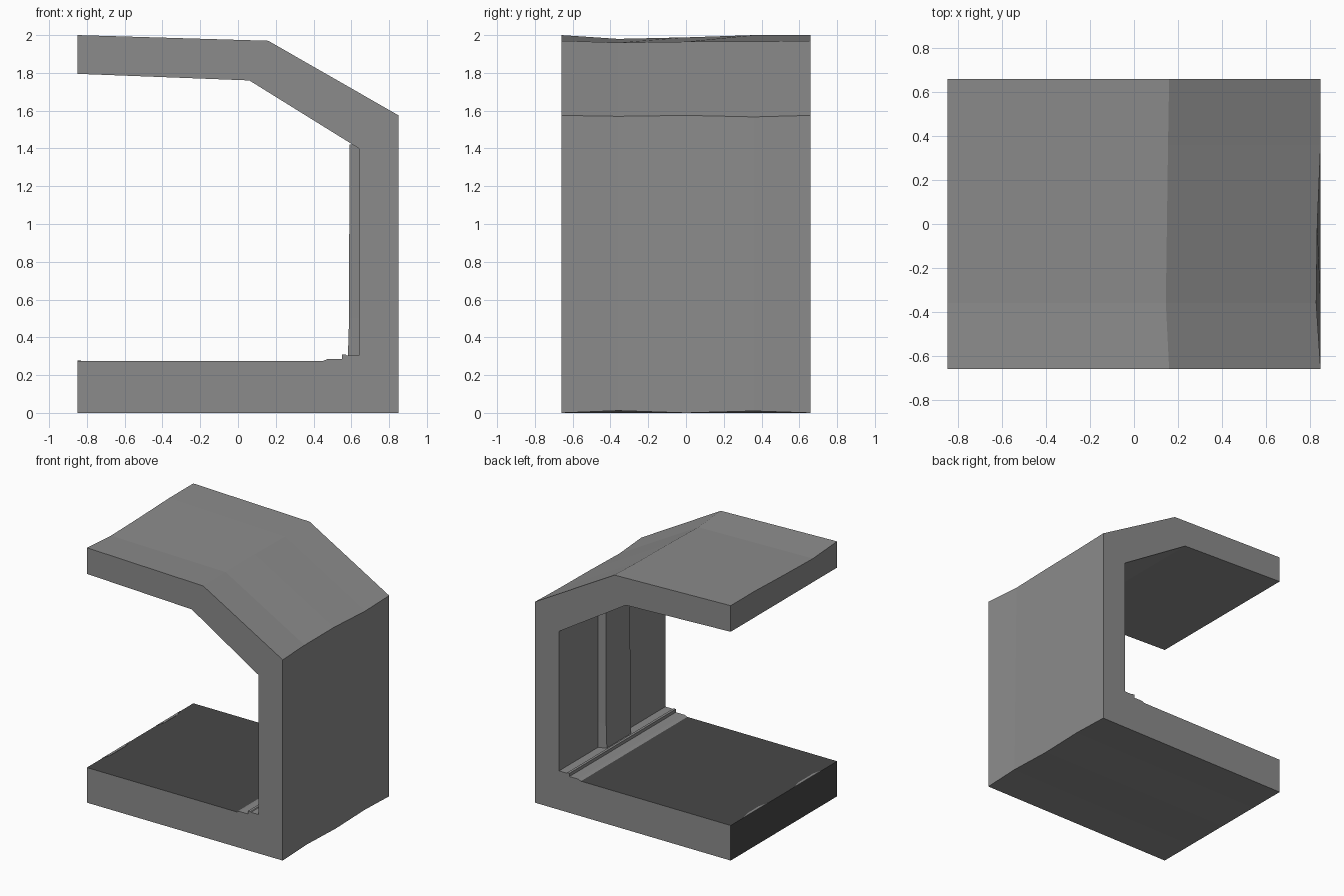
import bpy, bmesh

if "Cube" in bpy.data.objects:
    bpy.data.objects.remove(bpy.data.objects["Cube"])


def material(name, v):
    m = bpy.data.materials.new(name)
    m.diffuse_color = (v, v, v, 1)
    m.use_nodes = True
    m.node_tree.nodes["Principled BSDF"].inputs["Base Color"].default_value = m.diffuse_color
    return m


grey = material("concrete_grey", 0.26)
dark = material("dark_floor", 0.065)


def make_object(name, bm, mats):
    bmesh.ops.recalc_face_normals(bm, faces=bm.faces[:])
    me = bpy.data.meshes.new(name)
    bm.to_mesh(me)
    bm.free()
    for m in mats:
        me.materials.append(m)
    ob = bpy.data.objects.new(name, me)
    bpy.context.collection.objects.link(ob)
    return ob


def loft(bm, rings):
    """Join closed rings of points into a capped solid."""
    vs = [[bm.verts.new(p) for p in r] for r in rings]
    n = len(vs[0])
    for a, b in zip(vs, vs[1:]):
        for i in range(n):
            j = (i + 1) % n
            bm.faces.new((a[i], a[j], b[j], b[i]))
    bm.faces.new(vs[0])
    bm.faces.new(list(reversed(vs[-1])))


# Tunnel shell: C-shaped profile lofted along y, outer corners slightly wavy
STATIONS = [-0.66, -0.36, 0.0, 0.36, 0.66]
PROFILE = [(-0.85, 0), (0.85, 0), (0.85, 1.575), (0.16, 1.97), (-0.85, 2.0),
           (-0.85, 1.795), (0.06, 1.76), (0.64, 1.40), (0.64, 0.305),
           (0.575, 0.305), (0.57, 0.31), (0.55, 0.31), (0.55, 0.285),
           (0.475, 0.285), (0.45, 0.275), (-0.85, 0.275)]
WAVE_X = {2: [0, -.02, -.015, 0, 0], 3: [0, -.015, -.01, -.005, 0]}
WAVE_Z = {1: [0, .012, 0, .01, 0], 2: [0, -.005, 0, -.008, 0],
          3: [0, -.01, -.005, -.005, 0], 4: [0, -.02, -.012, 0, 0]}
FLAT = [0] * 5
rings = [[(x + WAVE_X.get(i, FLAT)[k], y, z + WAVE_Z.get(i, FLAT)[k])
          for i, (x, z) in enumerate(PROFILE)] for k, y in enumerate(STATIONS)]
bm = bmesh.new()
loft(bm, rings)
bmesh.ops.recalc_face_normals(bm, faces=bm.faces[:])

# Floor surface and its open end are dark
for f in bm.faces:
    c = f.calc_center_median()
    floor_top = f.normal.z > 0.9 and c.z < 0.28 and c.x < 0.4
    floor_end = f.normal.x < -0.9 and c.x < -0.8 and c.z < 0.3
    f.material_index = 1 if floor_top or floor_end else 0
make_object("tunnel_shell", bm, [grey, dark])

# Wall pillar with sloped sides, slightly flared at the foot
bm = bmesh.new()
loft(bm, [[(0.66, -0.2, z), (0.64, -0.18, z), (x, -0.15, z),
           (x, 0.15, z), (0.64, 0.18, z), (0.66, 0.2, z)]
          for z, x in ((0.30, 0.582), (0.5, 0.588), (1.42, 0.59))])
make_object("wall_pillar", bm, [grey])

# Worn grey patches along the floor's open edge
for i, (a, b) in enumerate(((-0.47, -0.13), (0.2, 0.5))):
    bm = bmesh.new()
    loft(bm, [[(-0.85, a, z), (-0.83, a + 0.08, z), (-0.83, b - 0.08, z),
               (-0.85, b, z)] for z in (0.274, 0.277)])
    make_object("floor_edge_patch_%d" % (i + 1), bm, [grey])
